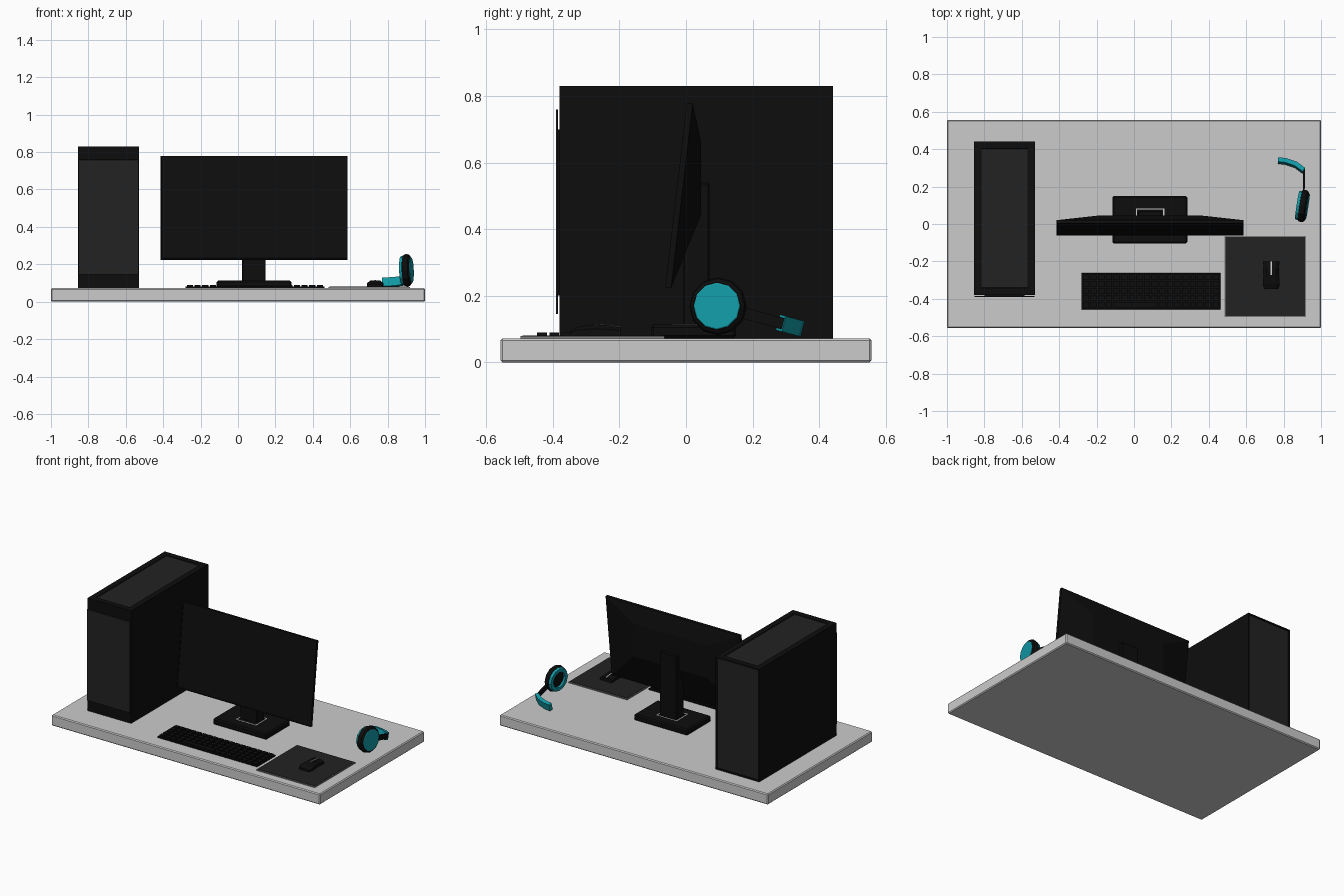
import bpy, bmesh, math
from mathutils import Matrix, Vector

if "Cube" in bpy.data.objects:
    bpy.data.objects.remove(bpy.data.objects["Cube"])


def material(name, rgb):
    m = bpy.data.materials.new(name)
    m.diffuse_color = (*rgb, 1)
    m.use_nodes = True
    m.node_tree.nodes["Principled BSDF"].inputs["Base Color"].default_value = m.diffuse_color
    return m


BLACK = material("black_plastic", (0.004, 0.004, 0.004))
DARK = material("dark_grey", (0.016, 0.016, 0.016))
TEAL = material("teal", (0.006, 0.33, 0.39))
WHITE = material("white_trim", (0.8, 0.8, 0.8))


def finish(name, bm, mats, matrix=None):
    bmesh.ops.recalc_face_normals(bm, faces=bm.faces)
    if matrix:
        bm.transform(matrix)
    me = bpy.data.meshes.new(name)
    bm.to_mesh(me)
    bm.free()
    for m in mats:
        me.materials.append(m)
    ob = bpy.data.objects.new(name, me)
    bpy.context.collection.objects.link(ob)
    return ob


def add_box(bm, x, y, z):
    mid = [(a[0] + a[1]) / 2 for a in (x, y, z)]
    size = [a[1] - a[0] for a in (x, y, z)]
    bmesh.ops.create_cube(bm, size=1, matrix=Matrix.Translation(mid) @ Matrix.Diagonal((*size, 1)))


def box(name, x, y, z, mats=(), bevel=0.0, matrix=None):
    bm = bmesh.new()
    add_box(bm, x, y, z)
    ob = finish(name, bm, mats, matrix)
    if bevel:
        mod = ob.modifiers.new("bevel", 'BEVEL')
        mod.width = bevel
        mod.segments = 1
    return ob


def loft(loops, closed=False):
    """Bridge equal-length point loops; cap both ends unless closed."""
    bm = bmesh.new()
    rings = [[bm.verts.new(p) for p in loop] for loop in loops]
    n = len(rings[0])
    pairs = list(zip(rings, rings[1:])) + ([(rings[-1], rings[0])] if closed else [])
    for a, b in pairs:
        for i in range(n):
            j = (i + 1) % n
            bm.faces.new((a[i], a[j], b[j], b[i]))
    if not closed:
        bm.faces.new(rings[0])
        bm.faces.new(rings[-1])
    return bm


# Desk top
TOP = 0.072
box("desk_top", (-1, 1), (-0.557, 0.557), (0, TOP), bevel=0.006)

# Computer tower with inset top and rear panels
bm = bmesh.new()
add_box(bm, (-0.855, -0.53), (-0.38, 0.442), (TOP, 0.83))
bm.normal_update()
for axis, margin in ((Vector((0, 0, 1)), 0.055), (Vector((0, 1, 0)), 0.014)):
    face = max(bm.faces, key=lambda f: f.normal.dot(axis) * f.calc_area())
    bmesh.ops.inset_region(bm, faces=[face], thickness=margin)
    bmesh.ops.inset_region(bm, faces=[face], thickness=0.002, depth=-0.004)
    face.material_index = 1
finish("computer_case", bm, [BLACK, DARK])
box("case_front_panel", (-0.853, -0.532), (-0.391, -0.385), (0.145, 0.76), [DARK], 0.001)
box("case_panel_mount", (-0.80, -0.585), (-0.386, -0.378), (0.2, 0.7), [BLACK])

# Monitor: flat slab with a tapered back, tilted backwards
W, H, B = 0.5, 0.279, 0.275


def rect(w, z0, z1, y0, y1):
    return [(-w, y0, z0), (w, y0, z0), (w, y1, z1), (-w, y1, z1)]


bm = loft([rect(W, -H, H, 0, 0), rect(W, -H, H, 0.018, 0.018), rect(B, -0.05, 0.168, 0.0815, 0.056)])
bm.normal_update()
front = min(bm.faces, key=lambda f: f.calc_center_median().y)
bmesh.ops.recalc_face_normals(bm, faces=bm.faces)
bmesh.ops.inset_region(bm, faces=[front], thickness=0.01)
bmesh.ops.inset_region(bm, faces=[front], thickness=0.001, depth=-0.002)
finish("monitor", bm, [BLACK],
       Matrix.Translation((0.085, -0.03, 0.502)) @ Matrix.Rotation(math.radians(-6.7), 4, 'X'))

# Monitor stand
box("stand_base", (-0.115, 0.285), (-0.105, 0.15), (TOP, 0.113), [BLACK], 0.008)
box("stand_neck", (0.022, 0.148), (-0.008, 0.07), (0.1, 0.54), [BLACK], 0.004)

# Light trim around the foot of the neck
bm = bmesh.new()
for y in (-0.04, 0.077):
    add_box(bm, (0.01, 0.163), (y, y + 0.007), (0.11, 0.1145))
for x in (0.01, 0.156):
    add_box(bm, (x, x + 0.007), (-0.033, 0.077), (0.11, 0.1145))
finish("stand_trim", bm, [WHITE])

# Keyboard and keys
KX, KY = (-0.282, 0.463), (-0.456, -0.262)
box("keyboard_base", KX, KY, (TOP, 0.081), [BLACK], 0.002)
bm = bmesh.new()
cols, rows, gap = 18, 5, 0.004
pw, ph = (KX[1] - KX[0] - 0.01) / cols, (KY[1] - KY[0] - 0.01) / rows
for r in range(rows):
    c = 0
    while c < cols:
        span = 6 if (r == 0 and c == 4) else 1
        x, y = KX[0] + 0.005 + c * pw, KY[0] + 0.005 + r * ph
        add_box(bm, (x + gap, x + span * pw - gap), (y + gap, y + ph - gap), (0.08, 0.09))
        c += span
finish("keyboard_keys", bm, [BLACK])

# Mouse pad: light edge with a dark surface
box("mouse_pad", (0.485, 0.92), (-0.497, -0.065), (TOP, 0.079), [material("pad_edge", (0.2, 0.2, 0.2))])
box("mouse_pad_surface", (0.49, 0.915), (-0.492, -0.07), (0.077, 0.081), [DARK])

# Mouse: sections lofted from palm to buttons
MX, MZ = 0.734, 0.081
loops = []
for y, w, h in ((-0.348, 0.036, 0.014), (-0.32, 0.045, 0.027), (-0.275, 0.042, 0.033),
                (-0.235, 0.041, 0.030), (-0.197, 0.045, 0.024)):
    loops.append([(MX + sx * w, y, MZ + k * h) for sx, k in
                  ((-1, 0), (-1, 0.6), (-0.6, 1), (0.6, 1), (1, 0.6), (1, 0))])
finish("mouse_body", loft(loops), [BLACK])
loops = [[(MX + dx, y, z + dz) for dx, dz in ((-0.003, -0.004), (0.003, -0.004), (0.003, 0.001), (-0.003, 0.001))]
         for y, z in ((-0.274, 0.114), (-0.235, 0.111), (-0.199, 0.106))]
finish("mouse_seam", loft(loops), [WHITE])

# Headset lying on the desk, tilted down towards the band
TILT = math.radians(15)
HEAD = Matrix.Translation((0.9, 0.097, 0.168)) @ Matrix.Rotation(-TILT, 4, 'X')
CUP = HEAD @ Matrix.Rotation(math.radians(-9), 4, 'Z')


def lathe(name, profile, mat, closed=False, sides=12):
    angles = [2 * math.pi * (i + 0.5) / sides for i in range(sides)]
    loops = [[(x, r * math.cos(a), r * math.sin(a)) for a in angles] for x, r in profile]
    finish(name, loft(loops, closed), [mat], CUP)


lathe("ear_cup", [(-0.012, 0.083), (0.004, 0.087), (0.018, 0.083), (0.026, 0.072)], BLACK)
lathe("ear_cup_disc", [(0.022, 0.07), (0.028, 0.07), (0.03, 0.067)], TEAL)
lathe("ear_cushion", [(-0.013, 0.08), (-0.028, 0.075), (-0.028, 0.052), (-0.013, 0.052)], TEAL, True)


def strip(name, path, t, w, mat):
    """Flat band along a path in the headset plane."""
    pts = [Vector((x - 0.9, (y - 0.097) / math.cos(TILT), 0)) for x, y in path]
    loops = []
    for i, p in enumerate(pts):
        d = (pts[min(i + 1, len(pts) - 1)] - pts[max(i - 1, 0)]).normalized()
        side = Vector((-d.y, d.x, 0)) * t / 2
        up = Vector((0, 0, w / 2))
        loops.append([p + side + up, p - side + up, p - side - up, p + side - up])
    finish(name, loft(loops), [mat], HEAD)


strip("headband", [(0.77, 0.339), (0.81, 0.335), (0.866, 0.316), (0.908, 0.285)], 0.024, 0.048, TEAL)
strip("headband_arm", [(0.907, 0.165), (0.909, 0.23), (0.908, 0.295)], 0.01, 0.034, BLACK)
